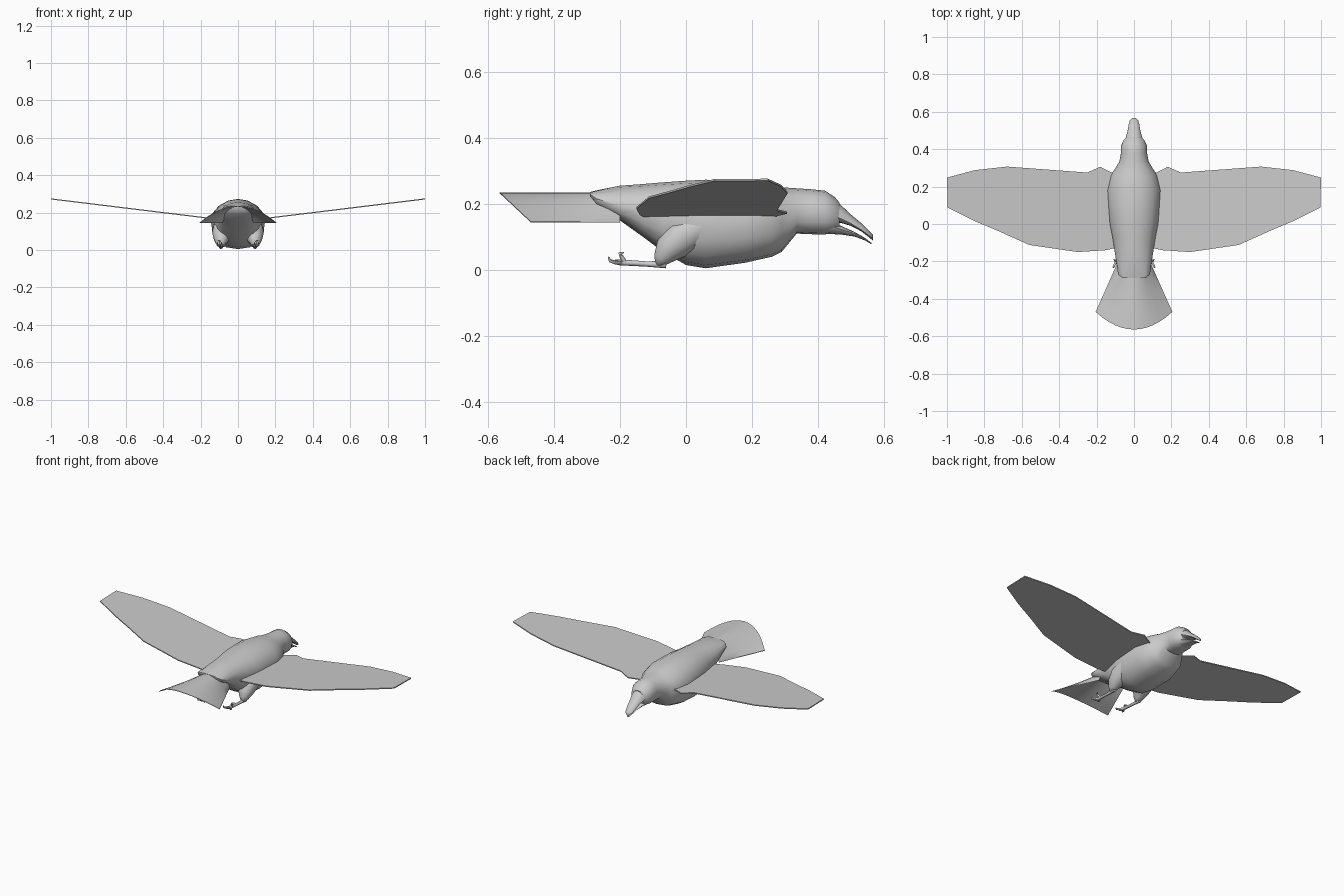
import bpy, bmesh, math
from mathutils import Vector

grey = bpy.data.materials.new("feather grey")
grey.diffuse_color = (0.6, 0.6, 0.6, 1)


def finish(name, bm, angle=40):
    bmesh.ops.recalc_face_normals(bm, faces=bm.faces)
    me = bpy.data.meshes.new(name)
    bm.to_mesh(me)
    bm.free()
    me.materials.append(grey)
    ob = bpy.data.objects.new(name, me)
    bpy.context.collection.objects.link(ob)
    bpy.ops.object.select_all(action='DESELECT')
    ob.select_set(True)
    bpy.context.view_layer.objects.active = ob
    bpy.ops.object.shade_smooth_by_angle(angle=math.radians(angle))
    return ob


def bridge(bm, rings):
    for a, b in zip(rings, rings[1:]):
        n = len(a)
        for i in range(n):
            bm.faces.new((a[i], a[(i + 1) % n], b[(i + 1) % n], b[i]))
    bm.faces.new(rings[0])
    bm.faces.new(rings[-1])


def loft(name, sections, n=16, low_power=2.0):
    """Rounded sections along y: (y, half width, top, bottom, widest height)."""
    bm = bmesh.new()
    rings = []
    for y, w, top, bot, mid in sections:
        ring = []
        for i in range(n):
            a = 2 * math.pi * i / n
            c, s = math.cos(a), math.sin(a)
            p = 2 / (2.0 if s >= 0 else low_power)
            x = math.copysign(abs(c) ** p, c) * w
            h = (top - mid) if s >= 0 else (mid - bot)
            z = mid + math.copysign(abs(s) ** p, s) * h
            ring.append(bm.verts.new((x, y, z)))
        rings.append(ring)
    bridge(bm, rings)
    return finish(name, bm)


def tube(name, points, n=8):
    """Tapered limb through (x, y, z, radius) points."""
    bm = bmesh.new()
    ps = [Vector(p[:3]) for p in points]
    rings = []
    for i, p in enumerate(ps):
        d = (ps[min(i + 1, len(ps) - 1)] - ps[max(i - 1, 0)]).normalized()
        u = d.cross(Vector((1, 0, 0)))
        u = u.normalized() if u.length > 0.05 else Vector((0, 0, 1))
        v = d.cross(u).normalized()
        r = points[i][3]
        rings.append([bm.verts.new(p + r * (u * math.cos(2 * math.pi * k / n)
                                            + v * math.sin(2 * math.pi * k / n)))
                      for k in range(n)])
    bridge(bm, rings)
    return finish(name, bm, 60)


# Body, neck and head in one loft
loft("body", [
    (-0.29, 0.060, 0.236, 0.222, 0.229),
    (-0.27, 0.085, 0.241, 0.190, 0.215),
    (-0.20, 0.095, 0.255, 0.150, 0.195),
    (-0.13, 0.106, 0.260, 0.100, 0.180),
    (-0.07, 0.115, 0.265, 0.055, 0.170),
    (0.00, 0.130, 0.270, 0.015, 0.165),
    (0.06, 0.136, 0.273, 0.005, 0.160),
    (0.18, 0.145, 0.270, 0.022, 0.155),
    (0.26, 0.125, 0.257, 0.040, 0.155),
    (0.29, 0.105, 0.250, 0.055, 0.160),
    (0.335, 0.078, 0.247, 0.110, 0.175),
    (0.38, 0.070, 0.244, 0.108, 0.175),
    (0.42, 0.070, 0.240, 0.107, 0.175),
    (0.45, 0.055, 0.221, 0.115, 0.165),
    (0.465, 0.040, 0.203, 0.125, 0.160),
], low_power=2.5)

# Open, downward curved beak
loft("upper_beak", [
    (0.44, 0.050, 0.218, 0.145, 0.165),
    (0.47, 0.042, 0.195, 0.142, 0.155),
    (0.50, 0.034, 0.167, 0.133, 0.140),
    (0.53, 0.029, 0.142, 0.117, 0.122),
    (0.555, 0.022, 0.117, 0.098, 0.103),
    (0.566, 0.010, 0.106, 0.088, 0.094),
], n=12)
loft("lower_beak", [
    (0.43, 0.052, 0.150, 0.109, 0.135),
    (0.47, 0.036, 0.133, 0.107, 0.123),
    (0.51, 0.026, 0.115, 0.101, 0.110),
    (0.54, 0.018, 0.098, 0.090, 0.095),
    (0.561, 0.008, 0.082, 0.078, 0.080),
], n=12)

# Wings: thin flat plates rising toward the tips
wing_outline = [(0.06, 0.25), (0.13, 0.28), (0.18, 0.306), (0.25, 0.275),
                (0.68, 0.307), (0.85, 0.288), (1.0, 0.248), (0.996, 0.088),
                (0.85, 0.015), (0.72, -0.04), (0.56, -0.112), (0.30, -0.15),
                (0.15, -0.14), (0.06, -0.12)]
for side, label in ((1, "right"), (-1, "left")):
    bm = bmesh.new()
    rings = [[bm.verts.new((side * x, y, 0.151 + 0.122 * x + dz))
              for x, y in wing_outline] for dz in (-0.003, 0.003)]
    bridge(bm, rings)
    finish(label + "_wing", bm, 30)

# Tail: arched fan with a rounded rear edge
bm = bmesh.new()
rows, cols = 4, 12
layers = []
for dz in (0.0, -0.003):
    grid = []
    for r in range(rows + 1):
        f = r / rows
        line = []
        for c in range(cols + 1):
            t = 2 * c / cols - 1
            x = t * (0.085 + 0.12 * f)
            y0, y1 = -0.20, -0.564 + 0.094 * t * t
            z = 0.235 - 0.088 * t * t
            line.append(bm.verts.new((x, y0 + (y1 - y0) * f, z + dz)))
        grid.append(line)
    for r in range(rows):
        for c in range(cols):
            bm.faces.new((grid[r][c], grid[r][c + 1],
                          grid[r + 1][c + 1], grid[r + 1][c]))
    layers.append(grid)
rims = [g[0] + [row[-1] for row in g[1:-1]] + g[-1][::-1]
        + [row[0] for row in g[-2:0:-1]] for g in layers]
for i in range(len(rims[0])):
    j = (i + 1) % len(rims[0])
    bm.faces.new((rims[0][i], rims[0][j], rims[1][j], rims[1][i]))
finish("tail", bm, 40)

# Legs: thighs, backward shins and curled toes
for s, label in ((1, "right"), (-1, "left")):
    tube(label + "_thigh", [
        (s * 0.075, 0.05, 0.135, 0.055), (s * 0.082, -0.02, 0.095, 0.057),
        (s * 0.090, -0.055, 0.060, 0.042), (s * 0.092, -0.075, 0.032, 0.025),
        (s * 0.092, -0.085, 0.014, 0.009)], 12)
    tube(label + "_shin", [
        (s * 0.092, -0.06, 0.016, 0.011), (s * 0.090, -0.12, 0.018, 0.008),
        (s * 0.088, -0.20, 0.023, 0.009), (s * 0.088, -0.215, 0.025, 0.007)])
    for k, dx in enumerate((-0.022, 0.0, 0.022)):
        tube(f"{label}_toe_{k + 1}", [
            (s * 0.088, -0.19, 0.023, 0.007),
            (s * (0.088 + dx * 0.7), -0.215, 0.023, 0.006),
            (s * (0.088 + dx), -0.230, 0.028, 0.005),
            (s * (0.088 + dx), -0.235, 0.040, 0.002)], 6)
    tube(label + "_back_toe", [
        (s * 0.090, -0.185, 0.023, 0.007), (s * 0.094, -0.195, 0.040, 0.006),
        (s * 0.100, -0.200, 0.050, 0.005), (s * 0.108, -0.188, 0.053, 0.002)], 6)
